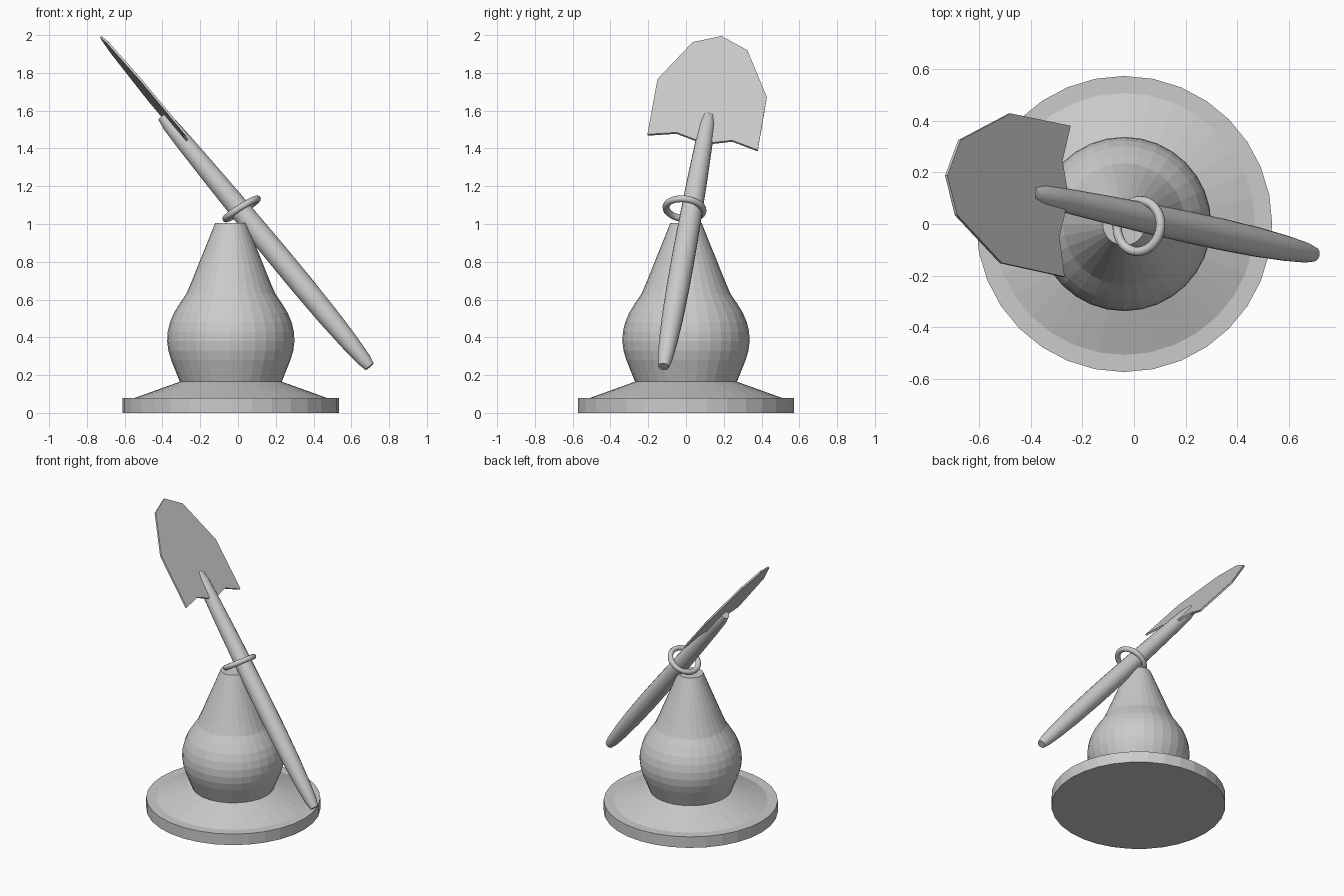
import bpy, bmesh, math
from mathutils import Vector

old = bpy.data.objects.get("Cube")
if old:
    bpy.data.objects.remove(old)

grey = bpy.data.materials.new("plain_grey")
grey.use_nodes = True
grey.diffuse_color = (0.6, 0.6, 0.6, 1)
grey.node_tree.nodes["Principled BSDF"].inputs["Base Color"].default_value = grey.diffuse_color


def finish(name, bm, smooth=False):
    """Turn a bmesh into a named, coloured object."""
    bmesh.ops.recalc_face_normals(bm, faces=bm.faces)
    for f in bm.faces:
        f.smooth = smooth
    mesh = bpy.data.meshes.new(name)
    bm.to_mesh(mesh)
    bm.free()
    mesh.materials.append(grey)
    ob = bpy.data.objects.new(name, mesh)
    bpy.context.collection.objects.link(ob)
    return ob


def lathe(name, profile, sides, smooth=False):
    """Closed solid of revolution around z from (radius, height) pairs."""
    bm = bmesh.new()
    rings = []
    for r, z in profile:
        rings.append([bm.verts.new((r * math.cos(a), r * math.sin(a), z))
                      for a in (math.tau * i / sides for i in range(sides))])
    for low, high in zip(rings, rings[1:]):
        for i in range(sides):
            j = (i + 1) % sides
            bm.faces.new((low[i], low[j], high[j], high[i]))
    for ring in (rings[0], rings[-1]):
        bm.faces.new(ring)
    return finish(name, bm, smooth)


def sharpen(ob, degrees):
    bpy.ops.object.select_all(action='DESELECT')
    ob.select_set(True)
    bpy.context.view_layer.objects.active = ob
    bpy.ops.object.shade_smooth_by_angle(angle=math.radians(degrees))


# Round foot and pear-shaped body
foot = lathe("foot", [(0.573, 0), (0.573, 0.08), (0.507, 0.08), (0.27, 0.165)], 32)
body = lathe("body", [(0.268, 0.16), (0.292, 0.22), (0.316, 0.28), (0.331, 0.33),
                      (0.337, 0.38), (0.334, 0.43), (0.322, 0.48), (0.301, 0.53),
                      (0.27, 0.58), (0.236, 0.63), (0.21, 0.69), (0.083, 1.005)], 32)
for ob in (foot, body):
    ob.location.x = -0.038

# Leaning handle, swelling along its length
bottom, top = Vector((0.697, -0.118, 0.245)), Vector((-0.398, 0.12, 1.57))
axis = top - bottom
shape = [(0.028, 0), (0.039, 0.03), (0.049, 0.1), (0.057, 0.2), (0.061, 0.33),
         (0.061, 0.45), (0.058, 0.6), (0.053, 0.75), (0.046, 0.9), (0.041, 0.965), (0.03, 1)]
handle = lathe("handle", [(r, t * axis.length) for r, t in shape], 20)
handle.location = bottom
handle.rotation_euler = axis.to_track_quat('Z', 'Y').to_euler()
sharpen(handle, 40)

# Ring around the handle
major, minor, steps = 0.099, 0.018, 12
bm = bmesh.new()
circle = bmesh.ops.create_circle(bm, segments=steps, radius=minor)["verts"]
for v in circle:
    v.co = Vector((major + v.co.x, 0, v.co.y))
bmesh.ops.spin(bm, geom=bm.verts[:] + bm.edges[:], axis=(0, 0, 1), cent=(0, 0, 0),
               angle=math.tau, steps=32, use_merge=True)
bmesh.ops.remove_doubles(bm, verts=bm.verts, dist=0.0005)
ring = finish("ring", bm, True)
ring.location = (0.019, -0.008, 1.08)
ring.rotation_euler = Vector((-0.53, 0.1, 0.84)).to_track_quat('Z', 'Y').to_euler()

# Flat blade: outline in (y, z) laid on a sloping plane, then thickened
outline = [(-0.204, 1.475), (-0.151, 1.767), (0.035, 1.963), (0.188, 1.995), (0.325, 1.92),
           (0.428, 1.672), (0.38, 1.392), (0.245, 1.443), (0.147, 1.432), (0.05, 1.447), (-0.05, 1.485)]
thickness = 0.012
normal = Vector((1, 0.076, 0.8155)).normalized()
bm = bmesh.new()
front = bm.faces.new([bm.verts.new((0.919 - 0.076 * y - 0.8155 * z, y, z)) for y, z in outline])
back = bmesh.ops.extrude_face_region(bm, geom=[front], use_keep_orig=True)
for v in back["geom"]:
    if isinstance(v, bmesh.types.BMVert):
        v.co -= normal * thickness
finish("blade", bm)
